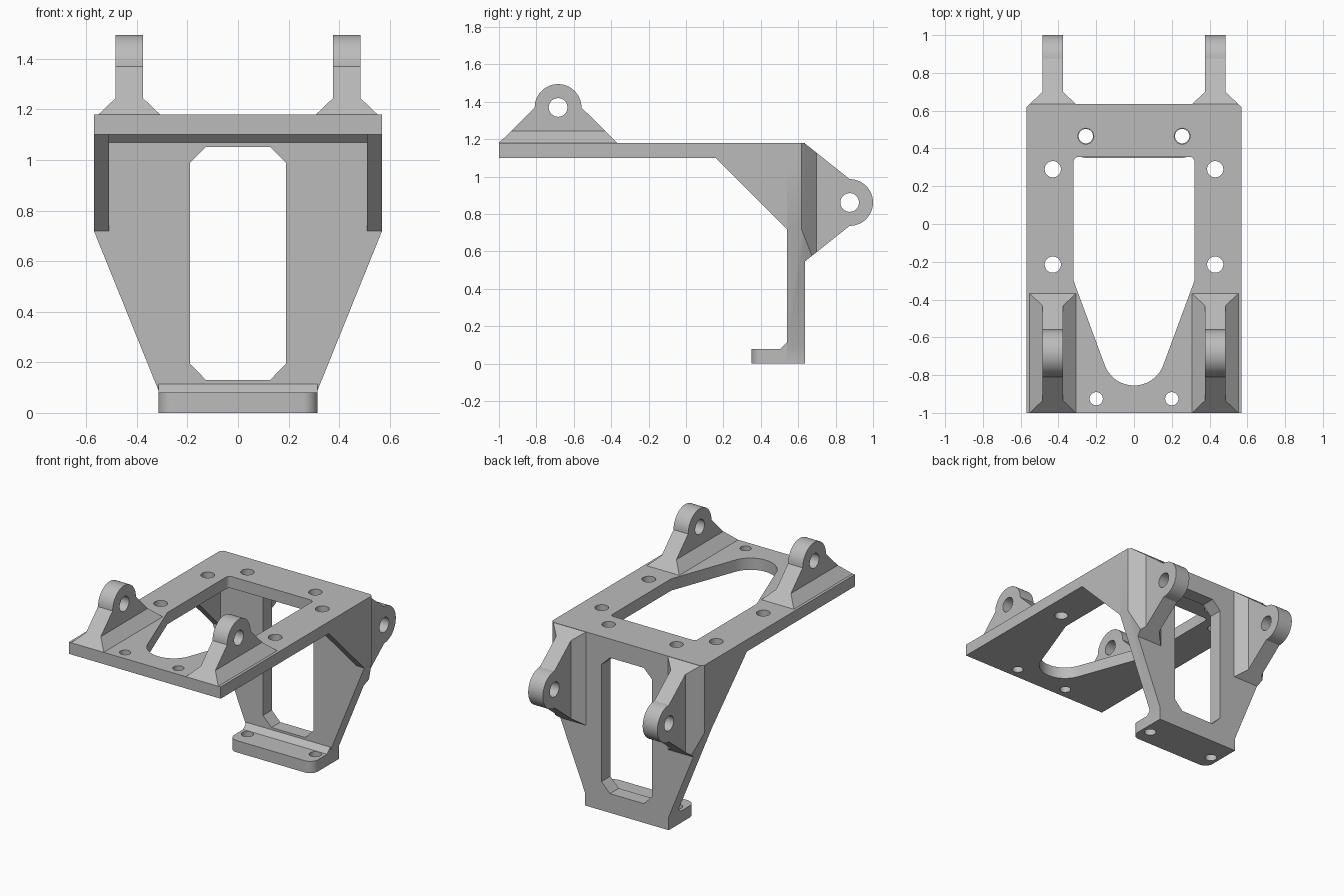
import bpy, bmesh
from math import sin, cos, radians, pi
from mathutils import Vector

cube = bpy.data.objects.get("Cube")
if cube:
    bpy.data.objects.remove(cube)

grey = bpy.data.materials.new("plain_grey")
grey.use_nodes = True
GREY = (0.5, 0.5, 0.5, 1)
grey.diffuse_color = GREY
grey.node_tree.nodes["Principled BSDF"].inputs["Base Color"].default_value = GREY
parts = []


def arc(cx, cy, r, start, end, n=16):
    """Points on an arc, angles in degrees."""
    angles = [radians(start + (end - start) * i / n) for i in range(n + 1)]
    return [(cx + r * cos(a), cy + r * sin(a)) for a in angles]


def circle(cx, cy, r, n=32):
    return arc(cx, cy, r, 0, 360, n)[:-1]


def mirrored(half):
    """Close a right-hand half outline with its left-hand copy."""
    return half + [(-x, y) for x, y in reversed(half)]


def place(axis, p, depth):
    u, v = p
    return {"x": (depth, u, v), "y": (u, depth, v), "z": (u, v, depth)}[axis]


def finish(name, bm, cuts=()):
    for point, normal in cuts:
        bmesh.ops.bisect_plane(bm, geom=bm.verts[:] + bm.edges[:] + bm.faces[:],
                               plane_co=point, plane_no=normal, clear_outer=True)
        rim = [e for e in bm.edges if e.is_boundary]
        bmesh.ops.holes_fill(bm, edges=rim, sides=0)
    bmesh.ops.recalc_face_normals(bm, faces=bm.faces[:])
    mesh = bpy.data.meshes.new(name)
    bm.to_mesh(mesh)
    bm.free()
    mesh.materials.append(grey)
    obj = bpy.data.objects.new(name, mesh)
    bpy.context.collection.objects.link(obj)
    parts.append(obj)


def prism(name, axis, lo, hi, outline, holes=(), cuts=()):
    """Extrude an outline with holes along an axis."""
    bm = bmesh.new()
    for loop in [outline, *holes]:
        vs = [bm.verts.new(place(axis, p, lo)) for p in loop]
        for a, b in zip(vs, vs[1:] + vs[:1]):
            bm.edges.new((a, b))
    bmesh.ops.triangle_fill(bm, use_beauty=True, edges=bm.edges[:],
                            normal=place(axis, (0, 0), 1))
    grown = bmesh.ops.extrude_face_region(bm, geom=bm.faces[:], use_keep_orig=True)
    moved = [g for g in grown["geom"] if isinstance(g, bmesh.types.BMVert)]
    bmesh.ops.translate(bm, verts=moved, vec=place(axis, (0, 0), hi - lo))
    finish(name, bm, cuts)


W, BACK, WALL = 0.57, 0.635, 0.54      # half width, rear face, wall front face
TOP, UNDER = 1.18, 1.10                # top plate faces
FOOT = 0.315                           # foot half width
LUG_X, LUG_T, LUG_W = 0.43, 0.055, 0.122
CHAMFER = LUG_X + LUG_W + BACK         # x + y on the rear corner chamfer

# Top plate with tapered opening and bolt holes
opening = mirrored(arc(0, -0.69, 0.165, -90, -19.4, 14)[1:] + [(0.32, -0.30)]
                   + arc(0.295, 0.33, 0.025, 0, 90, 5))
opening.append((0, -0.855))
bolts = [circle(s * x, y, r) for s in (1, -1) for x, y, r in
         ((0.255, 0.465, 0.042), (0.43, 0.29, 0.043),
          (0.43, -0.215, 0.043), (0.2, -0.925, 0.035))]
plate = mirrored([(W, -1), (W, CHAMFER - W), (CHAMFER - BACK, BACK)])
prism("top_plate", "z", UNDER, TOP, plate, [opening] + bolts)

# Rear wall with eight-sided window and chamfered rear corners
wall = mirrored([(FOOT, 0), (FOOT, 0.09), (W, 0.72), (W, UNDER)])
window = mirrored([(0.127, 0.13), (0.19, 0.195), (0.19, 0.99), (0.127, 1.052)])
corner_cuts = [((s * W, CHAMFER - W, 0), (s, 1, 0)) for s in (1, -1)]
prism("rear_wall", "y", WALL, BACK, wall, [window], corner_cuts)

# Foot flange with rounded front corners
foot = mirrored(arc(FOOT - 0.06, 0.41, 0.06, -90, 0, 8) + [(FOOT, WALL)])
prism("foot_flange", "z", 0, 0.08, foot,
      [circle(s * 0.255, 0.465, 0.038) for s in (1, -1)])

# Small fillets where the wall meets the foot and the plate
prism("foot_fillet", "x", -FOOT, FOOT, [(0.505, 0.08), (WALL, 0.08), (WALL, 0.115)])
prism("plate_fillet", "x", -0.51, 0.51, [(0.51, UNDER), (WALL, UNDER), (WALL, 1.07)])


def lug(name, side, to_world, height, cuts=()):
    """Pierced ear on a flared base; u runs along the face, h out of it."""
    reach, r, flare = 0.316, 0.125, 0.064
    ear = [(-reach, 0)] + arc(0, height, r, 180, 0, 24) + [(reach, 0)]
    x = side * LUG_X
    prism(name + "_ear", "x", x - LUG_T, x + LUG_T,
          [to_world(*p) for p in ear], [[to_world(*p) for p in circle(0, height, 0.05)]])
    inner = reach - (reach - r) * flare / height
    bm = bmesh.new()
    for half_w, half_u, h in ((LUG_W, reach, 0), (LUG_T, inner, flare)):
        for sx in (1, -1):
            for su in (1, -1):
                bm.verts.new((x + sx * half_w, *to_world(su * half_u, h)))
    bmesh.ops.convex_hull(bm, input=bm.verts[:])
    bmesh.ops.dissolve_limit(bm, angle_limit=radians(1),
                             verts=bm.verts[:], edges=bm.edges[:])
    finish(name + "_base", bm, cuts)


for side, label in ((1, "left"), (-1, "right")):
    # Triangular side gussets
    x0, x1 = sorted((side * 0.51, side * W))
    prism(label + "_gusset", "x", x0, x1, [(0.16, UNDER), (WALL, 0.72), (WALL, UNDER)])
    # Upright lugs on the plate, rearward lugs on the wall
    lug(label + "_front_lug", side, lambda u, h: (-0.684 + u, TOP + h), 0.19)
    taper = [((side * W, 0, 0.72), (side * 0.63, 0, -(W - FOOT)))]
    lug(label + "_rear_lug", side, lambda u, h: (BACK + h, 0.862 + u), 0.24, taper)

# Smooth the round surfaces and keep edges sharp
bpy.ops.object.select_all(action="DESELECT")
for obj in parts:
    obj.select_set(True)
bpy.context.view_layer.objects.active = parts[0]
bpy.ops.object.shade_smooth_by_angle(angle=radians(25))
